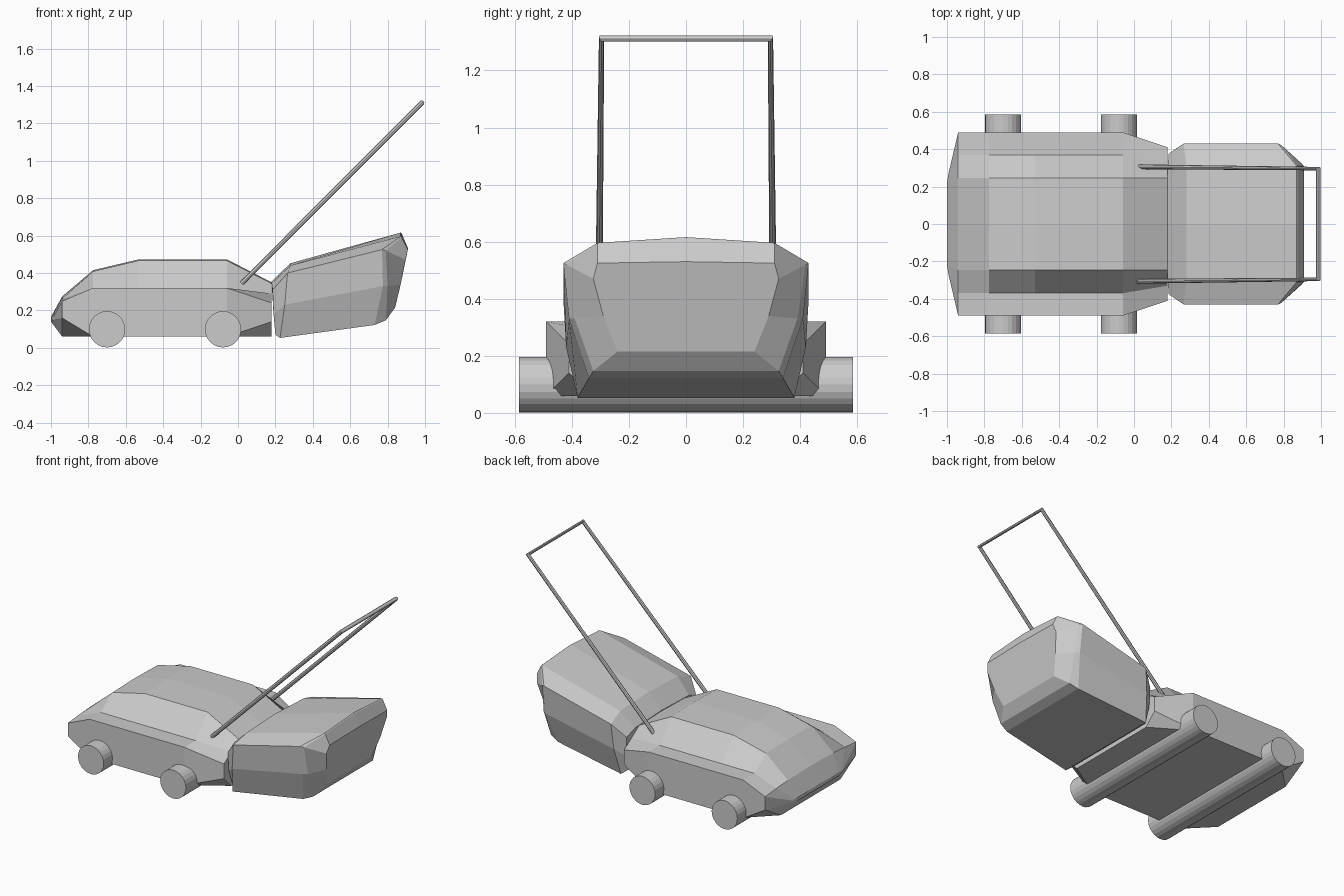
import bpy, bmesh, math

if "Cube" in bpy.data.objects:
    bpy.data.objects.remove(bpy.data.objects["Cube"])


def loft(name, sections):
    """Skin half sections of (x, y, z), running top centre to bottom centre, mirrored across y."""
    bm = bmesh.new()
    rings = []
    for half in sections:
        full = half + [(x, -y, z) for x, y, z in half[-2:0:-1]]
        rings.append([bm.verts.new(p) for p in full])
    n = len(rings[0])
    for a, b in zip(rings, rings[1:]):
        for i in range(n):
            j = (i + 1) % n
            bm.faces.new((a[i], a[j], b[j], b[i]))
    bm.faces.new(rings[0])
    bm.faces.new(rings[-1])
    bmesh.ops.recalc_face_normals(bm, faces=bm.faces)
    mesh = bpy.data.meshes.new(name)
    bm.to_mesh(mesh)
    bm.free()
    obj = bpy.data.objects.new(name, mesh)
    bpy.context.collection.objects.link(obj)
    return obj


def deck(x, top, shelf, side=0.49, low=0.06, bottom=0.48, inner=0.37, shelf_in=None):
    """Cross-section of the mower deck: crowned lid, sloped panel, shelf, side, floor."""
    if shelf_in is None:
        shelf_in = shelf
    return [(x, 0, top), (x, 0.245, top - 0.006), (x, inner, shelf_in),
            (x, side, shelf), (x, side, low), (x, bottom, 0.06), (x, 0, 0.06)]


# Mower body
nose = [(-1, 0, .165), (-1, .22, .16), (-.996, .245, .158), (-.992, .27, .155),
        (-.992, .27, .145), (-1, .22, .14), (-1, 0, .14)]
loft("mower_body", [
    nose,
    deck(-.94, .275, .25, low=.16, bottom=.32, shelf_in=.261),
    deck(-.775, .415, .32),
    deck(-.53, .473, .32),
    deck(-.06, .473, .32),
    deck(.18, .35, .24, side=.41, low=.14, bottom=.33, inner=.33, shelf_in=.29),
])

# Grass bag
loft("grass_bag", [
    [(.18, 0, .355), (.18, .29, .345), (.185, .375, .31), (.19, .37, .18), (.2, .34, .07), (.2, 0, .07)],
    [(.28, 0, .452), (.28, .31, .44), (.265, .43, .40), (.25, .42, .23), (.225, .38, .053), (.225, 0, .053)],
    [(.87, 0, .616), (.87, .31, .596), (.77, .43, .525), (.775, .41, .33), (.73, .34, .122), (.73, 0, .122)],
    [(.875, 0, .612), (.875, .31, .592), (.79, .42, .52), (.80, .39, .33), (.79, .325, .147), (.79, 0, .147)],
    [(.91, 0, .53), (.908, .31, .525), (.895, .325, .47), (.87, .29, .34), (.84, .24, .215), (.84, 0, .215)],
])

# Wheel pairs
for label, x in (("front", -.70), ("rear", -.08)):
    bpy.ops.mesh.primitive_cylinder_add(vertices=24, radius=.097, depth=1.17,
                                        location=(x, 0, .099), rotation=(math.pi / 2, 0, 0))
    bpy.context.object.name = label + "_wheels"

# Push handle
curve = bpy.data.curves.new("push_handle", 'CURVE')
curve.dimensions = '3D'
curve.bevel_depth = .013
curve.bevel_resolution = 2
curve.use_fill_caps = True
spline = curve.splines.new('POLY')
path = [(.02, -.306, .345), (.985, -.296, 1.312), (.985, .296, 1.312), (.02, .306, .345)]
spline.points.add(len(path) - 1)
for point, co in zip(spline.points, path):
    point.co = (*co, 1)
spline.use_smooth = False
handle = bpy.data.objects.new("push_handle", curve)
bpy.context.collection.objects.link(handle)
